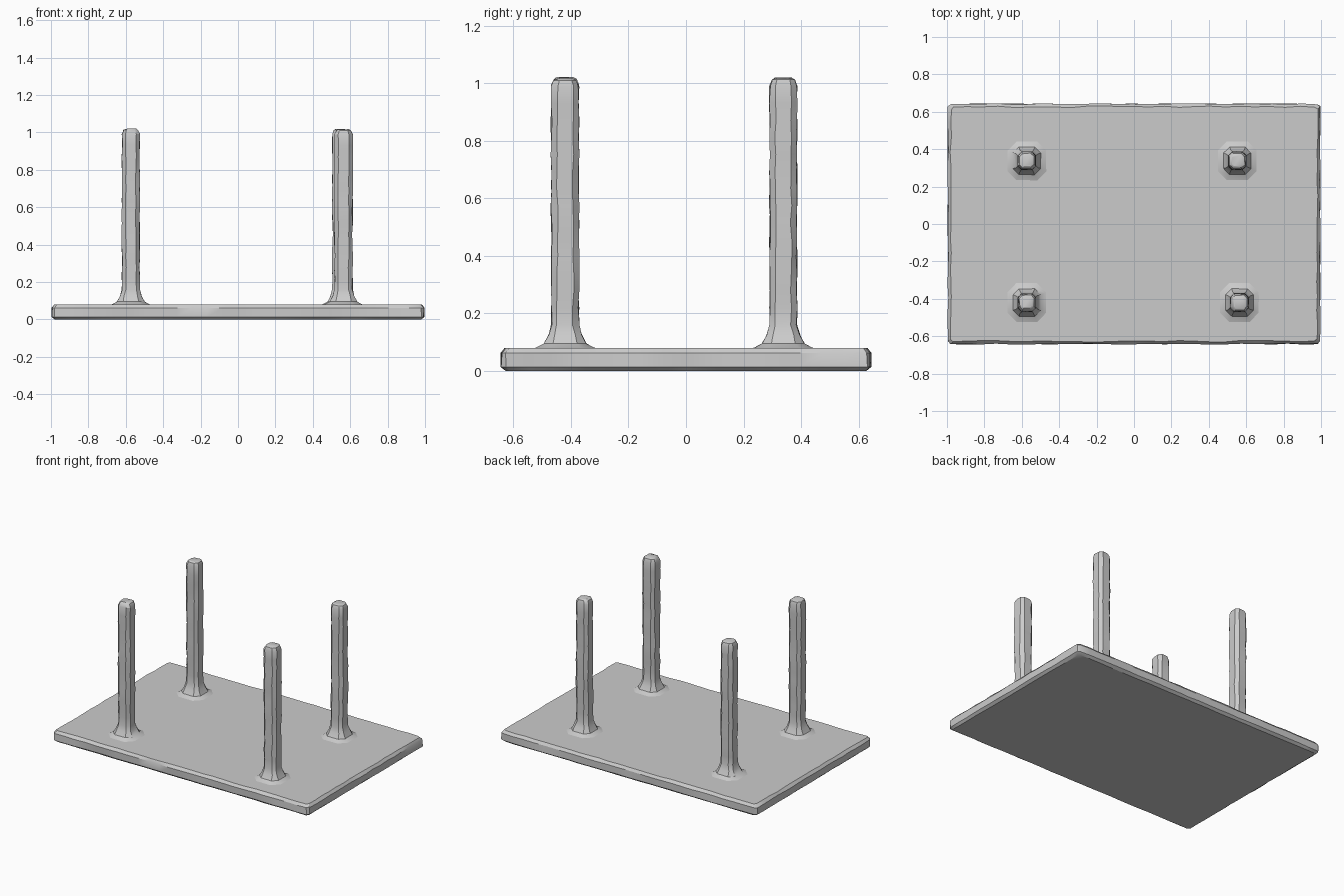
import bpy, bmesh, math, random

random.seed(4)
if "Cube" in bpy.data.objects:
    bpy.data.objects.remove(bpy.data.objects["Cube"], do_unlink=True)

# Single plain grey
GREY = (0.6, 0.6, 0.6, 1.0)
mat = bpy.data.materials.new("plain grey")
mat.use_nodes = True
mat.diffuse_color = GREY
mat.node_tree.nodes["Principled BSDF"].inputs["Base Color"].default_value = GREY


def loft(name, rings):
    """Bridge equal-length closed rings from bottom to top and cap both ends."""
    bm = bmesh.new()
    loops = [[bm.verts.new(p) for p in ring] for ring in rings]
    n = len(loops[0])
    for low, high in zip(loops, loops[1:]):
        for i in range(n):
            j = (i + 1) % n
            bm.faces.new((low[i], low[j], high[j], high[i]))
    bm.faces.new(loops[0][::-1])
    bm.faces.new(loops[-1])
    bmesh.ops.recalc_face_normals(bm, faces=bm.faces)
    mesh = bpy.data.meshes.new(name)
    bm.to_mesh(mesh)
    bm.free()
    obj = bpy.data.objects.new(name, mesh)
    bpy.context.collection.objects.link(obj)
    mesh.materials.append(mat)
    bpy.ops.object.select_all(action="DESELECT")
    obj.select_set(True)
    bpy.context.view_layer.objects.active = obj
    bpy.ops.object.shade_smooth_by_angle(angle=math.radians(30))
    return obj


def outline(hx, hy, cut, nx=1, ny=1):
    """Rectangle with cut corners, its long edges divided into nx and ny parts."""
    corners = [(hx - cut, -hy), (hx, -hy + cut), (hx, hy - cut), (hx - cut, hy),
               (-hx + cut, hy), (-hx, hy - cut), (-hx, -hy + cut), (-hx + cut, -hy)]
    pts = []
    for k, (a, b) in enumerate(zip(corners, corners[1:] + corners[:1])):
        n = (1, ny, 1, nx)[k % 4]
        pts += [(a[0] + (b[0] - a[0]) * t / n, a[1] + (b[1] - a[1]) * t / n)
                for t in range(n)]
    return pts


# Slab with softly chipped edges
slab_rings = []
for z, inset, chip in ((0, 0.02, 0.004), (0.014, 0.002, 0.006),
                       (0.062, 0.002, 0.006), (0.08, 0.016, 0.008)):
    ring = []
    for x, y in outline(1.0 - inset, 0.647 - inset, 0.014, 24, 16):
        s = random.uniform(0, chip)
        ring.append((x - math.copysign(s, x) * (abs(x) > 0.95),
                     y - math.copysign(s, y) * (abs(y) > 0.6), z))
    slab_rings.append(ring)
loft("base_slab", slab_rings)


# Square posts with cut corners, a flared foot and a worn tip
def post(name, px, py, half, height):
    rings = []
    flare = [(0.07, 0.13, 0.065), (0.082, 0.098, 0.045), (0.095, 0.074, 0.032),
             (0.125, 0.058, 0.022)]
    shaft = [(0.16 + (height - 0.19) * i / 14, half, 0.02) for i in range(15)]
    for z, h, cut in flare + shaft + [(height - 0.008, half - 0.008, 0.018)]:
        wear = 0.004 if z > 0.15 else 0.002
        rings.append([(px + x + random.uniform(-wear, wear) * 0.7,
                       py + y + random.uniform(-wear, wear) * 0.7, z)
                      for x, y in outline(h, h, cut)])
    tip = half - 0.018
    rings.append([(px + x, py + y, height - random.uniform(0, 0.005))
                  for x, y in outline(tip, tip, 0.012)])
    loft(name, rings)


post("front_right_post", -0.573, -0.42, 0.047, 1.022)
post("front_left_post", 0.564, -0.42, 0.048, 1.018)
post("back_right_post", -0.573, 0.338, 0.047, 1.02)
post("back_left_post", 0.552, 0.338, 0.047, 1.02)
